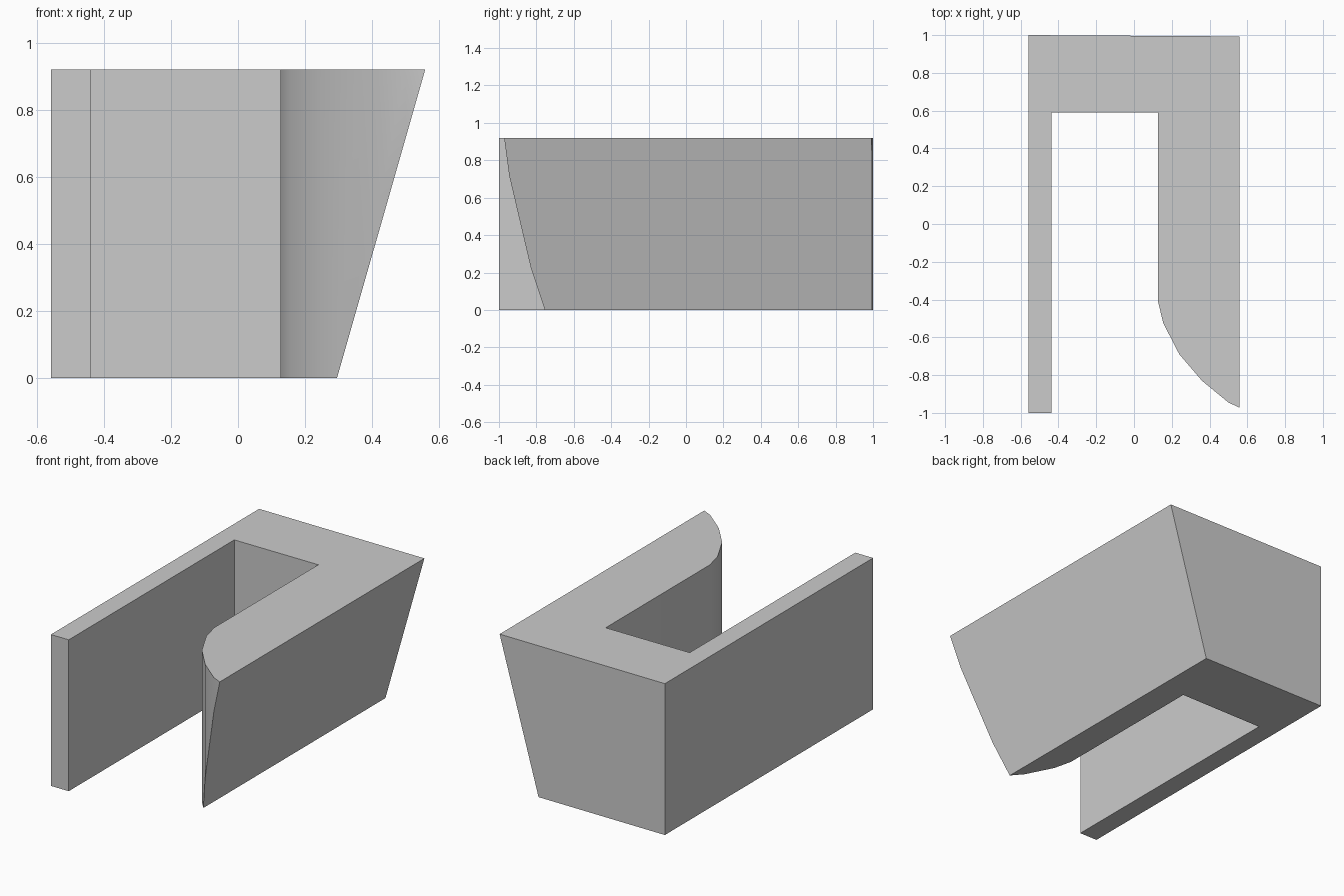
import bpy
import bmesh
from mathutils import Vector

cube = bpy.data.objects.get("Cube")
if cube:
    bpy.data.objects.remove(cube, do_unlink=True)

HEIGHT = 0.92
HALF_W = 0.558

# Plain grey material
grey = bpy.data.materials.new("light grey")
grey.use_nodes = True
colour = (0.6, 0.6, 0.6, 1.0)
grey.diffuse_color = colour
grey.node_tree.nodes["Principled BSDF"].inputs["Base Color"].default_value = colour

# Plan outline: thin arm, pocket, thick arm with a curved tip, back wall
curved_tip = [(0.127, -0.41), (0.155, -0.525), (0.24, -0.69),
              (0.36, -0.83), (0.5, -0.945), (HALF_W, -0.972)]
outline = [(-HALF_W, 1), (-HALF_W, -1), (-0.438, -1), (-0.438, 0.59),
           (0.127, 0.59)] + curved_tip + [(HALF_W, 0.993)]

# Extrude the outline upward
bm = bmesh.new()
base = bm.faces.new([bm.verts.new((x, y, 0)) for x, y in outline])
top = bmesh.ops.extrude_face_region(bm, geom=[base])["geom"]
bmesh.ops.translate(bm, vec=(0, 0, HEIGHT),
                    verts=[v for v in top if isinstance(v, bmesh.types.BMVert)])

# Slice the thick arm's outer side to a slope that narrows toward the bottom
foot_x = 0.295
normal = Vector((HEIGHT, 0, foot_x - HALF_W)).normalized()
bmesh.ops.bisect_plane(bm, geom=bm.verts[:] + bm.edges[:] + bm.faces[:], dist=1e-5,
                       plane_co=(foot_x, 0, 0), plane_no=normal, clear_outer=True)
bmesh.ops.holes_fill(bm, edges=[e for e in bm.edges if e.is_boundary], sides=0)
bmesh.ops.recalc_face_normals(bm, faces=bm.faces[:])

mesh = bpy.data.meshes.new("bracket")
bm.to_mesh(mesh)
bm.free()
mesh.materials.append(grey)
bracket = bpy.data.objects.new("bracket", mesh)
bpy.context.collection.objects.link(bracket)

# Smooth the curved tip, keep the corners sharp
bpy.ops.object.select_all(action="DESELECT")
bracket.select_set(True)
bpy.context.view_layer.objects.active = bracket
bpy.ops.object.shade_smooth_by_angle(angle=0.5)
